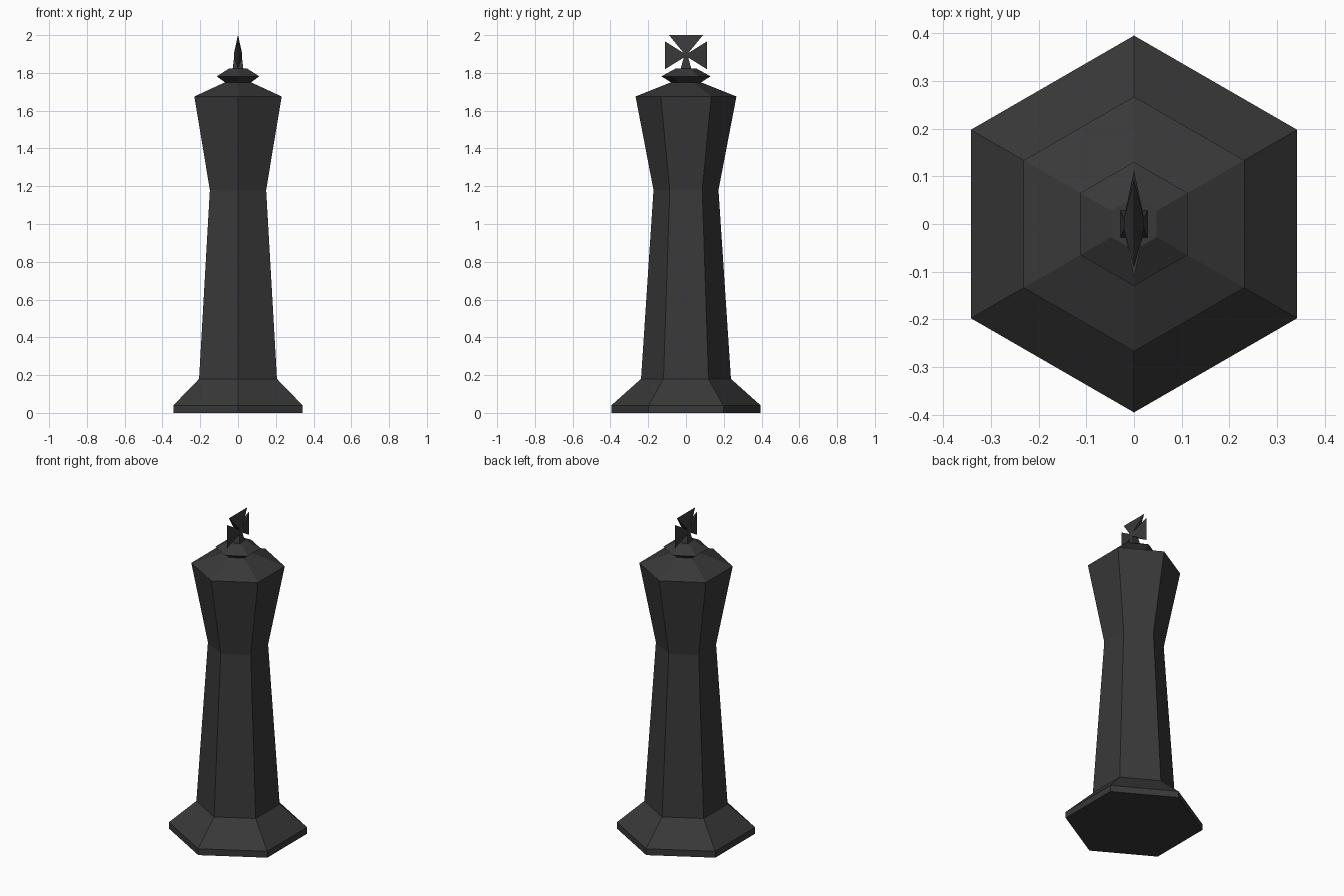
import bpy, bmesh
from math import pi, cos, sin

cube = bpy.data.objects.get("Cube")
if cube:
    bpy.data.objects.remove(cube, do_unlink=True)

# Single dark colour for the whole piece
charcoal = bpy.data.materials.new("charcoal")
charcoal.use_nodes = True
colour = (0.04, 0.04, 0.04, 1)
charcoal.diffuse_color = colour
charcoal.node_tree.nodes["Principled BSDF"].inputs["Base Color"].default_value = colour


def finish(name, bm):
    bmesh.ops.recalc_face_normals(bm, faces=bm.faces)
    mesh = bpy.data.meshes.new(name)
    bm.to_mesh(mesh)
    bm.free()
    mesh.materials.append(charcoal)
    obj = bpy.data.objects.new(name, mesh)
    bpy.context.collection.objects.link(obj)
    return obj


def loft(bm, rings):
    """Skin a list of equal-sized point rings and cap both ends."""
    loops = [[bm.verts.new(p) for p in ring] for ring in rings]
    n = len(loops[0])
    for a, b in zip(loops, loops[1:]):
        for i in range(n):
            j = (i + 1) % n
            bm.faces.new((a[i], a[j], b[j], b[i]))
    bm.faces.new(loops[0][::-1])
    bm.faces.new(loops[-1])


def hexagon(radius, z):
    return [(radius * cos(pi / 2 + i * pi / 3), radius * sin(pi / 2 + i * pi / 3), z)
            for i in range(6)]


def hex_tower(name, profile):
    bm = bmesh.new()
    loft(bm, [hexagon(r, z) for r, z in profile])
    return finish(name, bm)


# Hexagonal body: foot, tapered shaft, flared head, sloping shoulder, small crown
hex_tower("body", [
    (0.395, 0), (0.395, 0.04), (0.238, 0.18), (0.172, 1.18),
    (0.267, 1.675), (0.08, 1.75), (0.13, 1.782), (0.055, 1.823)])


def rectangle(x, y, z):
    return [(-x, -y, z), (x, -y, z), (x, y, z), (-x, y, z)]


# Cross with three blades thinning to a sharp outer edge, on a flared stem
CENTRE = 1.893
HALF = 0.012
THICK = 0.021
bm = bmesh.new()
loft(bm, [rectangle(0.029, 0.03, 1.815), rectangle(THICK, HALF, CENTRE - HALF),
          rectangle(THICK, HALF, CENTRE + HALF)])
for dy, dz, reach, spread in ((0, 1, 0.107, 0.09), (1, 0, 0.11, 0.073), (-1, 0, 0.11, 0.073)):
    def place(x, along, across):
        return (x, dy * along + dz * across, CENTRE + dz * along + dy * across)
    loft(bm, [[place(x, along, across) for x, across in
               ((-t, -w), (t, -w), (t, w), (-t, w))]
              for along, t, w in ((HALF, THICK, HALF), (reach, 0.0005, spread))])
finish("cross", bm)
